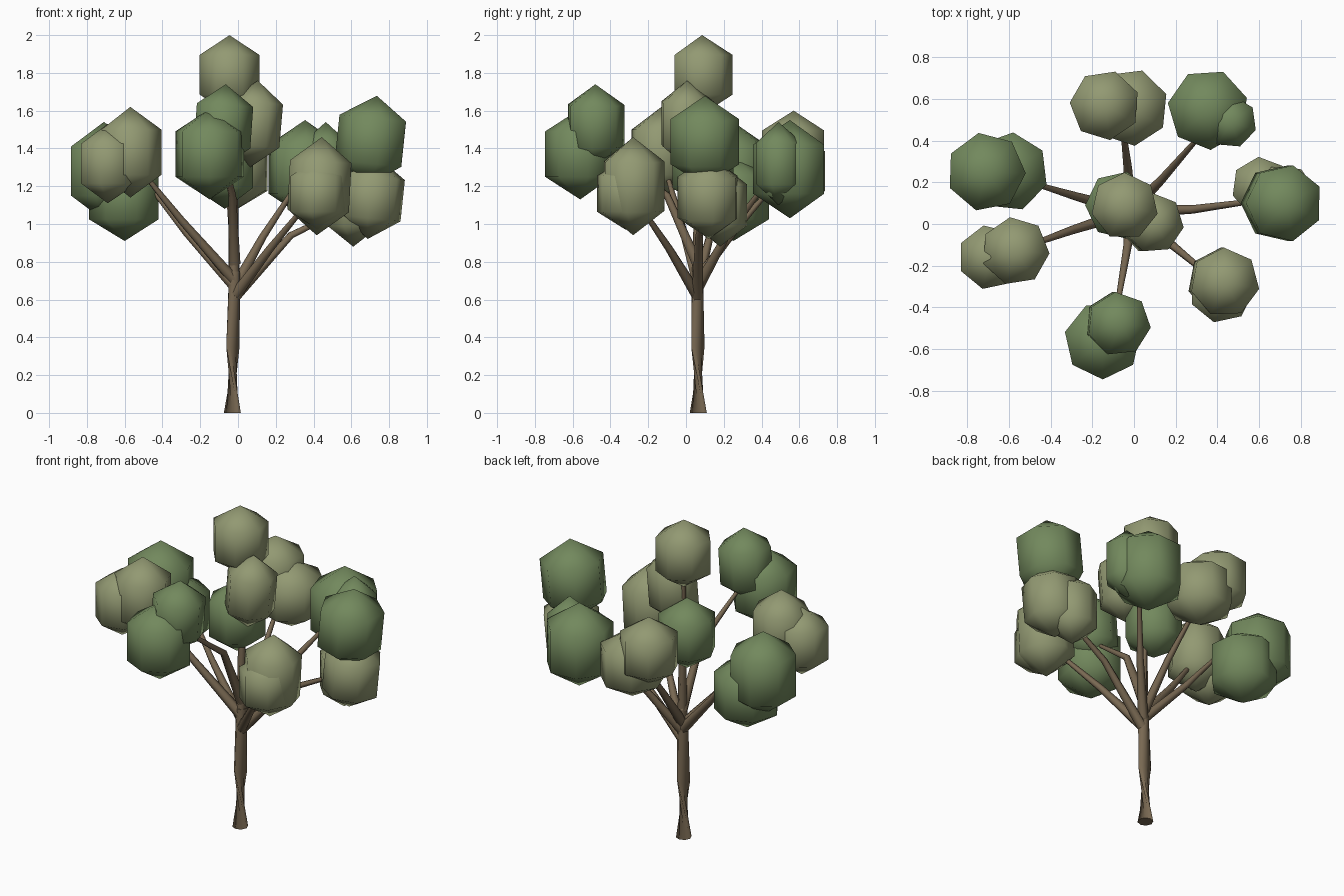
import bpy, bmesh, math
from mathutils import Vector, Matrix

if "Cube" in bpy.data.objects:
    bpy.data.objects.remove(bpy.data.objects["Cube"])


def material(name, rgb):
    m = bpy.data.materials.new(name)
    m.diffuse_color = (*rgb, 1)
    m.use_nodes = True
    m.node_tree.nodes["Principled BSDF"].inputs["Base Color"].default_value = m.diffuse_color
    return m


BARK = material("bark", (0.19, 0.14, 0.085))
LIGHT = material("light_leaf", (0.29, 0.32, 0.17))
DARK = material("dark_leaf", (0.17, 0.25, 0.11))


def finish(name, bm, mat):
    bmesh.ops.recalc_face_normals(bm, faces=bm.faces)
    me = bpy.data.meshes.new(name)
    bm.to_mesh(me)
    bm.free()
    for p in me.polygons:
        p.use_smooth = len(p.vertices) <= 4
    me.materials.append(mat)
    ob = bpy.data.objects.new(name, me)
    bpy.context.collection.objects.link(ob)
    return ob


def tube(name, path, r0, r1, sides):
    """Tapered tube swept along a path of points."""
    pts = [Vector(p) for p in path]
    bm = bmesh.new()
    rings = []
    for i, p in enumerate(pts):
        d = pts[min(i + 1, len(pts) - 1)] - pts[max(i - 1, 0)]
        if p.z == 0:
            d = Vector((0, 0, 1))
        q = d.to_track_quat('Z', 'Y')
        r = r0 + (r1 - r0) * i / (len(pts) - 1)
        rings.append([bm.verts.new(p + q @ Vector((r * math.cos(a), r * math.sin(a), 0)))
                      for a in (2 * math.pi * k / sides for k in range(sides))])
    for a, b in zip(rings, rings[1:]):
        for k in range(sides):
            n = (k + 1) % sides
            bm.faces.new((a[k], a[n], b[n], b[k]))
    bm.faces.new(rings[0])
    bm.faces.new(rings[-1])
    finish(name, bm, BARK)


def clump(name, centre, rh, rv, turn, mat, tilt=0):
    """Seven-sided, three-band leaf ball."""
    bm = bmesh.new()
    bmesh.ops.create_uvsphere(bm, u_segments=7, v_segments=3, radius=1)
    # first vertex of the sphere ring faces the given angle
    v = max(bm.verts, key=lambda v: v.co.x)
    a0 = math.atan2(v.co.y, v.co.x)
    bm.transform(Matrix.Translation(centre)
                 @ Matrix.Rotation(math.radians(tilt), 4, 'Y')
                 @ Matrix.Diagonal((rh, rh, rv, 1))
                 @ Matrix.Rotation(math.radians(turn) - a0, 4, 'Z'))
    finish(name, bm, mat)


# Trunk and its thin leader
tube("trunk", [(-0.03, 0.065, 0), (-0.027, 0.063, 0.35), (-0.018, 0.06, 0.75)], 0.045, 0.031, 8)
tube("leader", [(-0.018, 0.06, 0.72), (-0.02, 0.065, 1.15), (-0.04, 0.08, 1.75)], 0.03, 0.012, 6)

# Branches: start height, bend point, tip
branches = [
    (0.67, (-0.27, 0.13, 0.95), (-0.50, 0.20, 1.24)),
    (0.70, (-0.30, -0.03, 1.02), (-0.55, -0.12, 1.33)),
    (0.79, (-0.03, -0.10, 1.15), (-0.09, -0.45, 1.42)),
    (0.62, (0.17, -0.09, 0.87), (0.40, -0.28, 1.15)),
    (0.61, (0.28, 0.07, 0.94), (0.65, 0.12, 1.12)),
    (0.66, (0.13, 0.21, 0.93), (0.34, 0.45, 1.25)),
    (0.71, (-0.03, 0.27, 0.98), (-0.06, 0.52, 1.27)),
]
for i, (z, bend, tip) in enumerate(branches):
    tube(f"branch_{i + 1}", [(-0.018, 0.06, z), bend, tip], 0.031, 0.010, 6)

# Leaf clumps: centre, horizontal radius, vertical radius, turn, colour, tilt
clumps = [
    ((-0.71, 0.25, 1.28), 0.22, 0.26, 101, DARK, 0),
    ((-0.60, 0.25, 1.14), 0.22, 0.23, 84, DARK, 0),
    ((-0.57, -0.13, 1.38), 0.19, 0.24, 99, LIGHT, 0),
    ((-0.69, -0.16, 1.32), 0.18, 0.21, 102, LIGHT, 0),
    ((-0.08, -0.48, 1.52), 0.178, 0.22, 45, DARK, 4),
    ((-0.15, -0.56, 1.37), 0.215, 0.24, 270, DARK, 0),
    ((0.43, -0.28, 1.20), 0.193, 0.26, 92, LIGHT, 3),
    ((0.42, -0.32, 1.16), 0.18, 0.19, 308, LIGHT, 0),
    ((0.71, 0.10, 1.44), 0.215, 0.24, 77, DARK, 6),
    ((0.71, 0.12, 1.14), 0.19, 0.22, 60, LIGHT, 6),
    ((0.61, 0.18, 1.10), 0.165, 0.22, 95, LIGHT, 0),
    ((0.355, 0.55, 1.29), 0.225, 0.26, 68, DARK, 0),
    ((0.465, 0.49, 1.32), 0.145, 0.22, 85, DARK, 0),
    ((-0.02, 0.56, 1.28), 0.215, 0.21, 20, LIGHT, 0),
    ((-0.14, 0.57, 1.39), 0.195, 0.21, 330, LIGHT, 0),
    ((-0.045, 0.085, 1.79), 0.187, 0.21, 90, LIGHT, 0),
    ((0.085, 0.005, 1.53), 0.168, 0.23, 300, LIGHT, 5),
    ((-0.07, 0.09, 1.30), 0.19, 0.22, 180, DARK, 0),
]
for i, c in enumerate(clumps):
    clump(f"leaf_clump_{i + 1}", *c)
